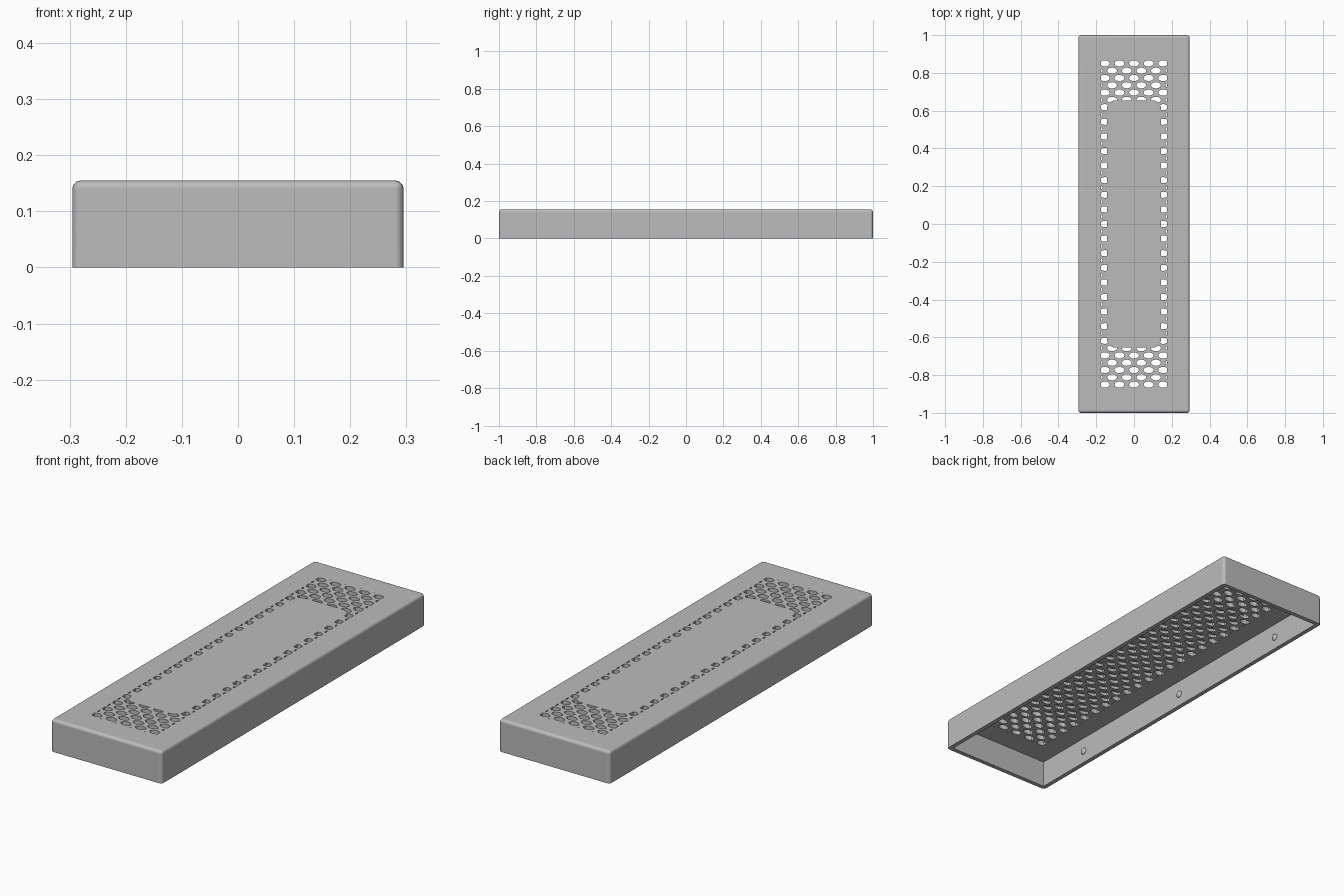
import bpy, bmesh, math
from mathutils import Matrix

if "Cube" in bpy.data.objects:
    bpy.data.objects.remove(bpy.data.objects["Cube"], do_unlink=True)

HALF_X, HALF_Y, HEIGHT = 0.295, 1.0, 0.155
WALL, ROOF = 0.021, 0.026
PITCH = 0.0773

grey = bpy.data.materials.new("satin_grey")
grey.use_nodes = True
grey.diffuse_color = (0.5, 0.5, 0.5, 1)
grey.node_tree.nodes["Principled BSDF"].inputs["Base Color"].default_value = (0.5, 0.5, 0.5, 1)


def make_object(name, bm):
    bmesh.ops.recalc_face_normals(bm, faces=bm.faces)
    mesh = bpy.data.meshes.new(name)
    bm.to_mesh(mesh)
    bm.free()
    mesh.materials.append(grey)
    obj = bpy.data.objects.new(name, mesh)
    bpy.context.collection.objects.link(obj)
    return obj


def add_box(bm, hx, hy, z0, z1):
    m = Matrix.Translation((0, 0, (z0 + z1) / 2)) @ Matrix.Diagonal((2 * hx, 2 * hy, z1 - z0, 1))
    bmesh.ops.create_cube(bm, size=1, matrix=m)


def add_prism(bm, outline, z0, z1):
    """Extrude a closed xy outline from z0 to z1."""
    low = [bm.verts.new((x, y, z0)) for x, y in outline]
    high = [bm.verts.new((x, y, z1)) for x, y in outline]
    bm.faces.new(low[::-1])
    bm.faces.new(high)
    for i in range(len(low)):
        j = (i + 1) % len(low)
        bm.faces.new((low[i], low[j], high[j], high[i]))


def activate(obj):
    bpy.ops.object.select_all(action='DESELECT')
    obj.select_set(True)
    bpy.context.view_layer.objects.active = obj


def combine(obj, tool, operation):
    """Apply a boolean with a helper object, then discard the helper."""
    tool.hide_render = True
    mod = obj.modifiers.new("cut", 'BOOLEAN')
    mod.operation, mod.solver, mod.object = operation, 'EXACT', tool
    activate(obj)
    bpy.ops.object.modifier_apply(modifier=mod.name)
    bpy.data.objects.remove(tool, do_unlink=True)


# Cover: box with rounded top and upright edges, open underneath
bm = bmesh.new()
add_box(bm, HALF_X, HALF_Y, 0, HEIGHT)
rounded = [e for e in bm.edges if max(v.co.z for v in e.verts) > 0.01]
bmesh.ops.bevel(bm, geom=rounded, offset=0.015, segments=5, profile=0.5, affect='EDGES')
cover = make_object("cover_shell", bm)

bm = bmesh.new()
add_box(bm, HALF_X - WALL, HALF_Y - WALL, -0.1, HEIGHT - ROOF)
combine(cover, make_object("cavity_cutter", bm), 'DIFFERENCE')

# Vent holes: staggered ovals
bm = bmesh.new()
for row in range(-23, 24):
    for col in range(-5, 6):
        if (row + col) % 2 == 0:
            angles = [math.tau * i / 12 for i in range(12)]
            add_prism(bm, [(col * PITCH / 2 + 0.0265 * math.cos(a),
                            row * PITCH / 2 + 0.0165 * math.sin(a)) for a in angles],
                      HEIGHT - 0.06, HEIGHT + 0.03)
vents = make_object("vent_cutter", bm)

# Trim the vents to a rectangular field
bm = bmesh.new()
add_box(bm, 0.174, 0.874, HEIGHT - 0.05, HEIGHT + 0.02)
combine(vents, make_object("vent_field", bm), 'INTERSECT')

# Solid centre panel with rounded corners: vents stay blind beneath it
px, py, r = 0.143, 0.655, 0.045
outline = []
for q, (sx, sy) in enumerate([(1, 1), (-1, 1), (-1, -1), (1, -1)]):
    for i in range(6):
        a = math.pi / 2 * (q + i / 5)
        outline.append((sx * (px - r) + r * math.cos(a), sy * (py - r) + r * math.sin(a)))
bm = bmesh.new()
add_prism(bm, outline, HEIGHT - 0.012, HEIGHT + 0.06)
combine(vents, make_object("panel_mask", bm), 'DIFFERENCE')
combine(cover, vents, 'DIFFERENCE')

# Smooth rounded edges while keeping the large faces flat
activate(cover)
bpy.ops.object.shade_smooth_by_angle(angle=math.radians(30))
weighted = cover.modifiers.new("flat_faces", 'WEIGHTED_NORMAL')
weighted.keep_sharp = True

# Small snap bumps along the inner long walls
for side, label in ((-1, "right"), (1, "left")):
    bm = bmesh.new()
    for y in (-0.69, 0, 0.69):
        m = Matrix.Translation((side * (HALF_X - WALL), y, 0.06)) @ Matrix.Diagonal((0.6, 1, 1, 1))
        bmesh.ops.create_uvsphere(bm, u_segments=16, v_segments=10, radius=0.017, matrix=m)
    bumps = make_object(label + "_snap_bumps", bm)
    activate(bumps)
    bpy.ops.object.shade_smooth_by_angle(angle=math.radians(40))
